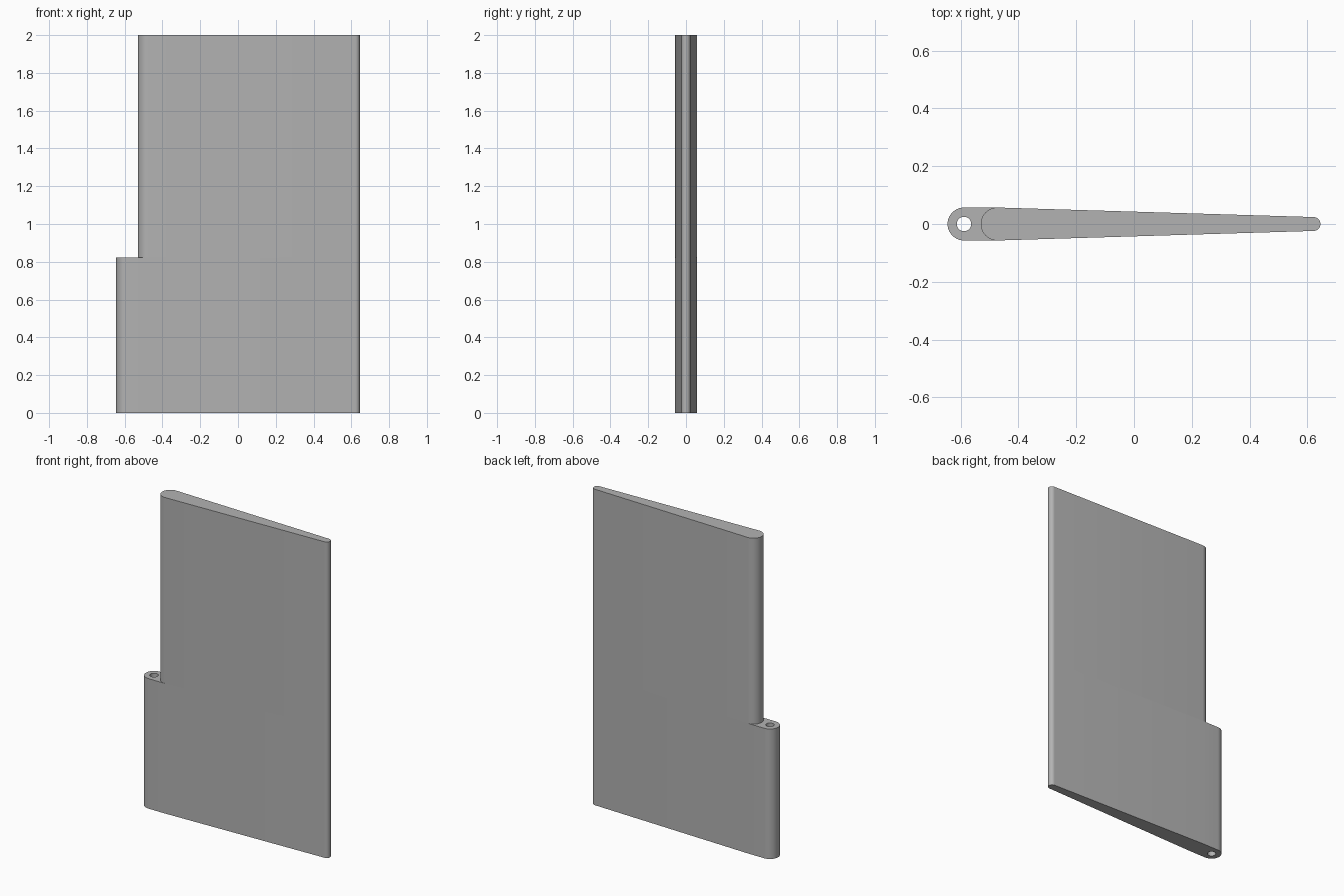
import bpy
import bmesh
from math import sin, cos, radians

cube = bpy.data.objects.get("Cube")
if cube:
    bpy.data.objects.remove(cube, do_unlink=True)

HEIGHT, KNUCKLE_TOP = 2.0, 0.823
R, TAIL_R, HOLE_R = 0.057, 0.024, 0.025
PIN_X, NOSE_X, TAIL_X = -0.588, -0.473, 0.621

grey = bpy.data.materials.new("plain_grey")
colour = (0.45, 0.45, 0.45, 1.0)
grey.diffuse_color = colour
grey.use_nodes = True
grey.node_tree.nodes["Principled BSDF"].inputs["Base Color"].default_value = colour

bm = bmesh.new()


def arc(cx, r, start, end, steps):
    """Vertices along an arc centred on the x axis."""
    angles = [radians(start + (end - start) * i / steps) for i in range(steps + 1)]
    return [bm.verts.new((cx + r * cos(a), r * sin(a), 0)) for a in angles]


def chain(verts, closed=False):
    """Edges joining consecutive vertices, reusing existing ones."""
    pairs = list(zip(verts, verts[1:] + verts[:1]))
    if not closed:
        pairs.pop()
    return [bm.edges.get(p) or bm.edges.new(p) for p in pairs]


def raise_faces(faces, distance):
    """Extrude a region upwards and return its new faces."""
    out = bmesh.ops.extrude_face_region(bm, geom=faces)["geom"]
    moved = [v for v in out if isinstance(v, bmesh.types.BMVert)]
    bmesh.ops.translate(bm, verts=moved, vec=(0, 0, distance))
    return [f for f in out if isinstance(f, bmesh.types.BMFace)]


# Tapered blade outline with a round nose and tail
nose = arc(NOSE_X, R, 90, 270, 32)
tail = arc(TAIL_X, TAIL_R, -90, 90, 16)
blade = bm.faces.new(nose + tail)

# Hinge knuckle outline, wrapped around the nose and pierced by the pin hole
knuckle = arc(PIN_X, R, 90, 270, 32)
hole = arc(PIN_X, HOLE_R, 0, 345, 23)
edges = chain(knuckle + nose[::-1], True) + chain(hole, True)
bmesh.ops.triangle_fill(bm, edges=edges, use_beauty=True, normal=(0, 0, 1))

# Raise both to the knuckle top, then only the blade to full height
top = raise_faces(bm.faces[:], KNUCKLE_TOP)
blade_top = max(top, key=lambda f: len(f.verts))
raise_faces([blade_top], HEIGHT - KNUCKLE_TOP)
bmesh.ops.recalc_face_normals(bm, faces=bm.faces[:])

mesh = bpy.data.meshes.new("hinged_panel")
bm.to_mesh(mesh)
bm.free()
mesh.materials.append(grey)
panel = bpy.data.objects.new("hinged_panel", mesh)
bpy.context.collection.objects.link(panel)

bpy.ops.object.select_all(action="DESELECT")
panel.select_set(True)
bpy.context.view_layer.objects.active = panel
bpy.ops.object.shade_smooth_by_angle(angle=radians(30))
